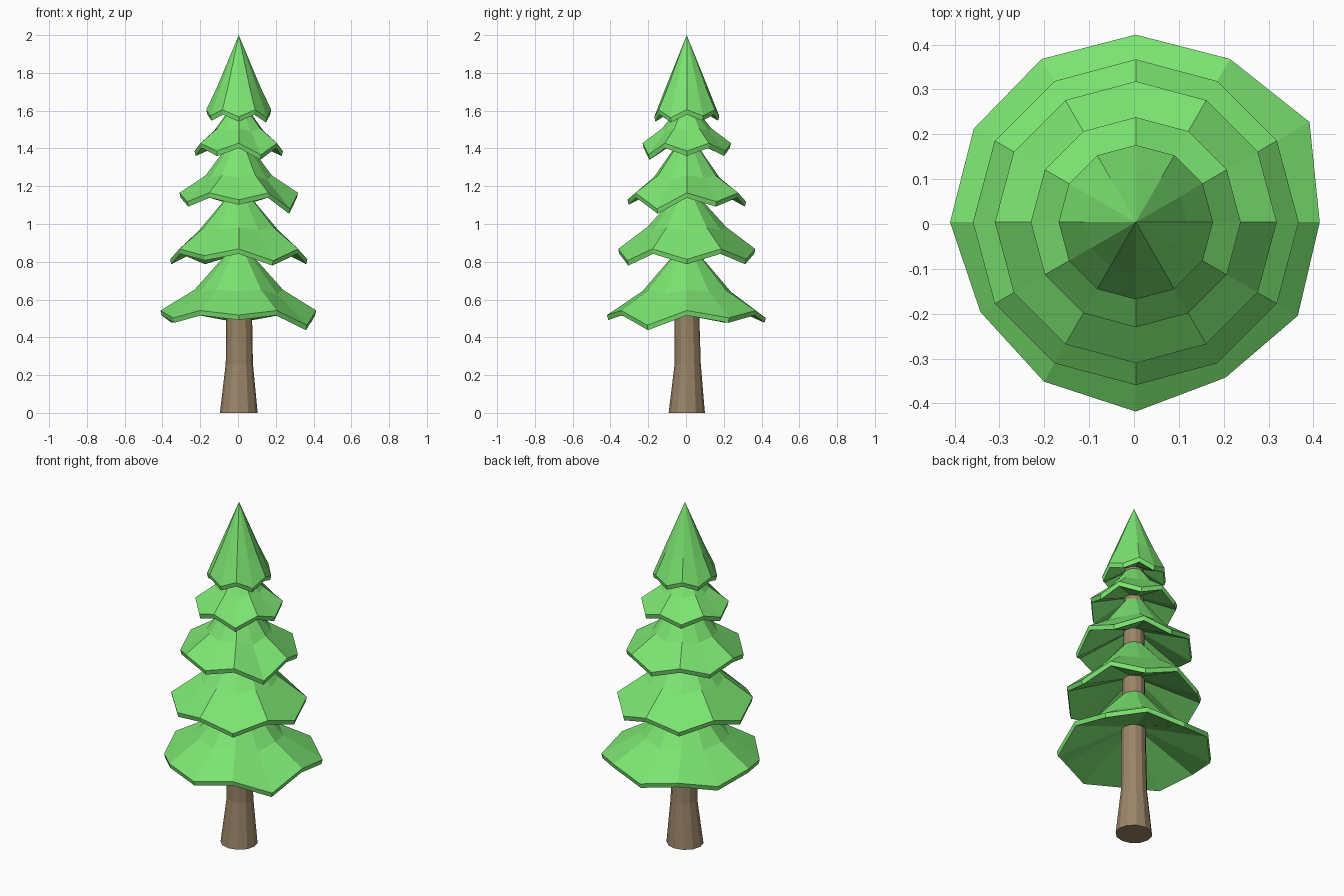
import bpy, bmesh
from math import sin, cos, radians

if "Cube" in bpy.data.objects:
    bpy.data.objects.remove(bpy.data.objects["Cube"])

OFF = 0.004  # the stem sits slightly off the middle of the foliage


def material(name, color):
    m = bpy.data.materials.new(name)
    m.diffuse_color = (*color, 1)
    m.use_nodes = True
    m.node_tree.nodes["Principled BSDF"].inputs["Base Color"].default_value = m.diffuse_color
    return m


def loft(name, rings, mat):
    """Skin a list of rings; a one-point ring is a tip, other ends are capped."""
    bm = bmesh.new()
    vs = [[bm.verts.new(p) for p in ring] for ring in rings]
    for a, b in zip(vs, vs[1:]):
        for i in range(len(a)):
            j = (i + 1) % len(a)
            if len(b) == 1:
                bm.faces.new((a[i], a[j], b[0]))
            else:
                bm.faces.new((a[i], a[j], b[j], b[i]))
    for end in (vs[0], vs[-1]):
        if len(end) > 2:
            bm.faces.new(end)
    bmesh.ops.recalc_face_normals(bm, faces=bm.faces)
    me = bpy.data.meshes.new(name)
    bm.to_mesh(me)
    bm.free()
    me.materials.append(mat)
    ob = bpy.data.objects.new(name, me)
    bpy.context.collection.objects.link(ob)
    return ob


def ring(radii, heights, x=0.0, y=0.0, squash=1.0):
    """Twelve points around the stem."""
    return [(OFF + x + r * cos(radians(30 * i)), OFF + y + squash * r * sin(radians(30 * i)), z)
            for i, (r, z) in enumerate(zip(radii, heights))]


bark = material("bark", (0.33, 0.235, 0.14))
needles = material("needles", (0.2, 0.78, 0.165))

# Trunk: slightly bent, hidden inside the foliage at the top
path = [(0, 0, 0, 0.1), (0.003, 0.005, 0.26, 0.072), (0.002, 0, 0.55, 0.068),
        (0, 0, 1.1, 0.058), (0, 0, 1.68, 0.052)]
loft("trunk", [ring([r] * 12, [z] * 12, x, y, 0.96) for x, y, z, r in path], bark)


def tier(name, radii, heights, under, mid, top):
    """Twelve-sided skirt: shallow underside, thin wavy rim, flared upper side."""
    avg = sum(heights) / 12
    mid_z = [mid[1] + 0.3 * (h - avg) for h in heights]
    rings = [
        ring([0.045] * 12, [under] * 12),
        ring([r - 0.006 for r in radii], [h - 0.026 for h in heights]),
        ring(radii, heights),
        ring([mid[0]] * 12, mid_z),
        [(OFF, OFF, top[1])] if top[0] == 0 else ring([top[0]] * 12, [top[1]] * 12),
    ]
    loft(name, rings, needles)


def wave(even, odd, dips):
    """Alternating rim heights with a few drooping corners."""
    zs = [even, odd] * 6
    for i, z in dips.items():
        zs[i] = z
    return zs


# Foliage tiers from bottom to top
tier("foliage_1",
     [0.41, 0.447, 0.42, 0.418, 0.42, 0.417, 0.414, 0.4, 0.41, 0.422, 0.4, 0.417],
     wave(0.542, 0.503, {9: 0.518, 11: 0.464}), 0.645, (0.235, 0.645), (0.04, 0.87))
tier("foliage_2", [0.363] * 12,
     wave(0.813, 0.868, {8: 0.833, 10: 0.806}), 0.95, (0.21, 0.975), (0.04, 1.17))
tier("foliage_3", [0.314] * 12,
     wave(1.165, 1.118, {11: 1.08, 9: 1.128}), 1.24, (0.175, 1.25), (0.04, 1.44))
tier("foliage_4", [0.234] * 12,
     wave(1.386, 1.428, {10: 1.366}), 1.445, (0.13, 1.50), (0.04, 1.62))
tier("foliage_5", [0.172] * 12,
     wave(1.605, 1.573, {11: 1.563, 9: 1.568}), 1.62, (0.115, 1.72), (0, 2.0))
